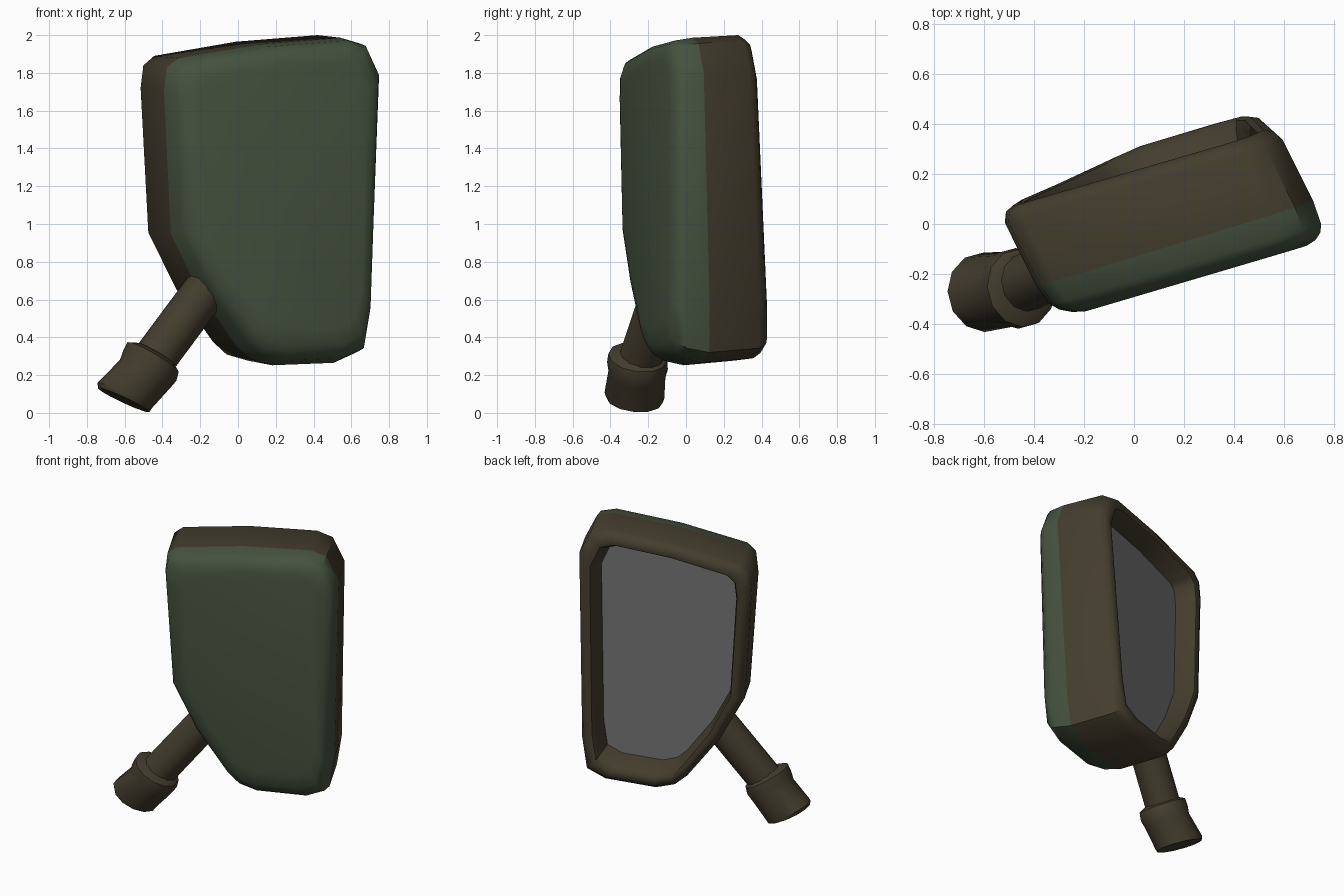
import bpy, math
from mathutils import Vector

if "Cube" in bpy.data.objects:
    bpy.data.objects.remove(bpy.data.objects["Cube"])

A = math.radians(16.5)
C, S = math.cos(A), math.sin(A)


def material(name, rgb):
    m = bpy.data.materials.new(name)
    m.diffuse_color = (*rgb, 1)
    m.use_nodes = True
    m.node_tree.nodes["Principled BSDF"].inputs["Base Color"].default_value = m.diffuse_color
    return m


GREEN = material("green_paint", (0.060, 0.085, 0.050))
BROWN = material("brown_plastic", (0.057, 0.046, 0.027))
GREY = material("grey_glass", (0.16, 0.16, 0.16))


def loft(name, rings, mat, cap_start=False, cap_end=False, angle=45):
    n = len(rings[0])
    verts = [p for r in rings for p in r]
    faces = [(k * n + i, k * n + (i + 1) % n, (k + 1) * n + (i + 1) % n, (k + 1) * n + i)
             for k in range(len(rings) - 1) for i in range(n)]
    if cap_start:
        faces.append(tuple(reversed(range(n))))
    if cap_end:
        faces.append(tuple(range((len(rings) - 1) * n, len(rings) * n)))
    me = bpy.data.meshes.new(name)
    me.from_pydata(verts, [], faces)
    me.materials.append(mat)
    ob = bpy.data.objects.new(name, me)
    bpy.context.collection.objects.link(ob)
    bpy.ops.object.select_all(action='DESELECT')
    ob.select_set(True)
    bpy.context.view_layer.objects.active = ob
    bpy.ops.object.shade_smooth_by_angle(angle=math.radians(angle))
    return ob


# housing outline (along width, height)
OUTLINE = [(.712, 1.81), (.635, 1.97), (.53, 2.0), (.08, 1.965), (-.37, 1.89),
           (-.43, 1.84), (-.445, 1.72), (-.40, .95), (-.24, .64), (-.03, .355), (.05, .285),
           (.17, .252), (.51, .265), (.635, .32), (.67, .53)]


def ring(v_top, v_bottom, inset, shift, lift=0, skew=0, dip=0, drop=0):
    """Outline inset, shifted sideways and placed at a depth that leans with height."""
    out = []
    for u, z in OUTLINE:
        u2 = .13 + (u - .13) * (.58 - inset) / .58 + shift
        z2 = 1.13 + (z - 1.13) * (.87 - inset) / .87
        z2 += lift * max(0, (1.13 - z) / .87) - drop * max(0, (z - 1.13) / .87)
        t = (z2 - .3) / 1.6
        v = v_bottom + (v_top - v_bottom) * t + skew * u2
        v -= dip * max(0, .13 - u2) * (1 - t)   # lower left of the back is shallower
        out.append((u2 * C - v * S, u2 * S + v * C, z2))
    return out


seam = ring(-.125, -.067, 0, 0, 0, .012, 0, .014)

# green front cover
loft("front_cover", [seam,
                     ring(-.215, -.18, .014, .018, .01, 0, 0, .014),
                     ring(-.245, -.225, .035, .027, .015, 0, 0, .012),
                     ring(-.268, -.258, .072, .037, .03, 0, 0, .01),
                     ring(-.28, -.273, .118, .042, .08, 0, 0, .01)], GREEN, cap_end=True)

# brown housing with recessed rim
DIP = .12
loft("housing", [ring(.06, .14, .12, -.05, .055, 0, DIP),
                 ring(.17, .255, .10, -.05, .04, 0, DIP),
                 ring(.198, .288, .085, -.05, .03, 0, DIP),
                 ring(.205, .295, .055, -.053, .03, 0, DIP),
                 ring(.19, .28, .022, -.053, .03, 0, DIP),
                 ring(.15, .235, 0, -.048, .025, 0, DIP),
                 seam], BROWN)

# mirror glass
loft("mirror_glass", [ring(.065, .145, .118, -.05, .055, 0, DIP)], GREY, cap_start=True)


def disc(center, r, normal, n=12):
    q = Vector((0, 0, 1)).rotation_difference(Vector(normal))
    return [Vector(center) + q @ Vector((r * math.cos(2 * math.pi * i / n),
                                         r * math.sin(2 * math.pi * i / n), 0)) for i in range(n)]


# arm and its foot
TILT = (.42, .1, .9)
COLLAR = (.5, .12, .86)
AXIS = (.58, .24, .78)
loft("arm", [disc((-.455, -.245, .27), .116, AXIS),
             disc((-.165, -.115, .66), .116, AXIS)], BROWN, True, True)
loft("arm_foot", [disc((-.605, -.273, .068), .15, TILT),
                  disc((-.600, -.273, .092), .159, TILT),
                  disc((-.493, -.26, .205), .152, COLLAR),
                  disc((-.467, -.257, .250), .162, COLLAR),
                  disc((-.450, -.255, .296), .157, COLLAR),
                  disc((-.437, -.25, .314), .115, COLLAR)], BROWN, True, True, 35)
